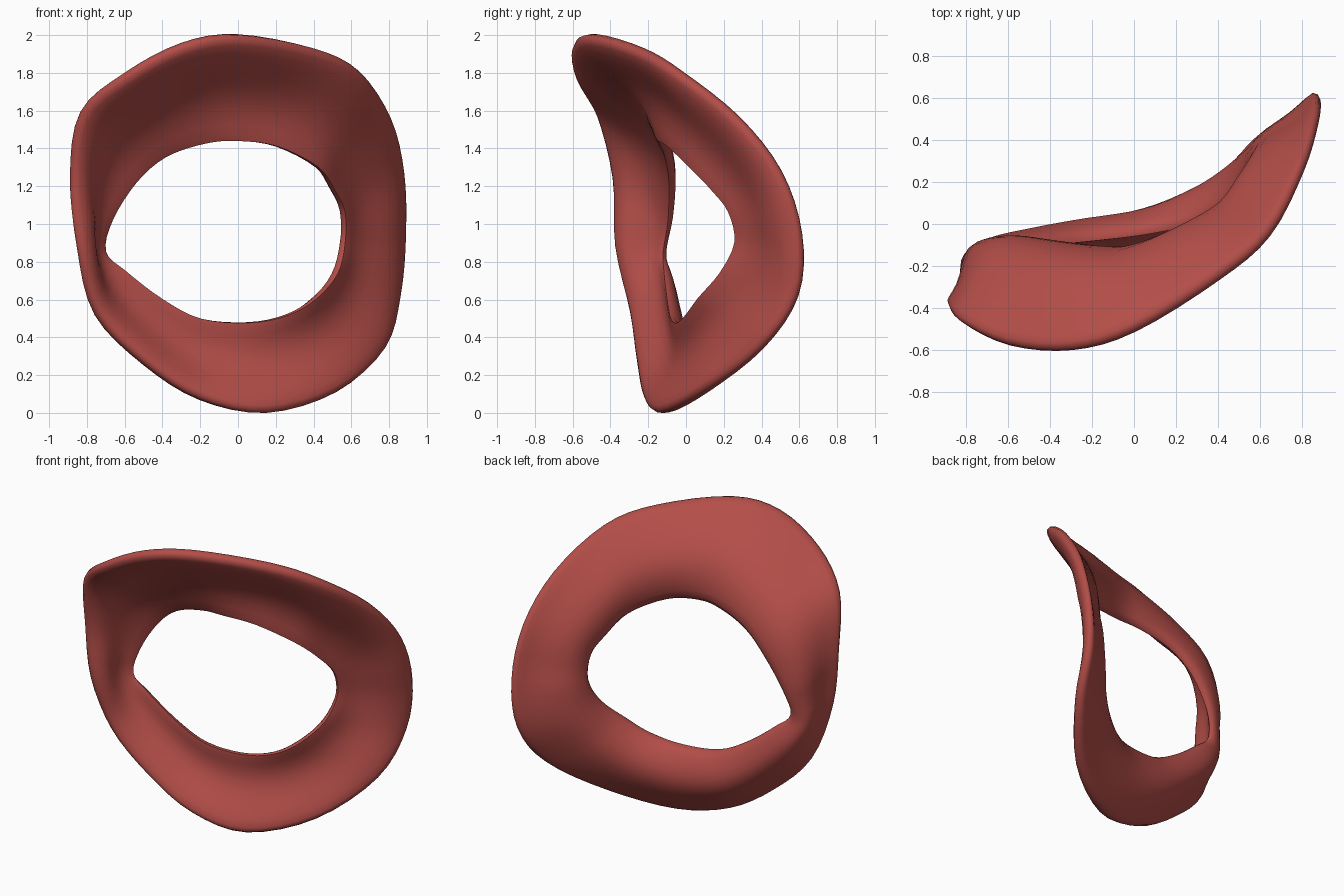
import bpy
import bmesh
import math
from mathutils import Vector

default_cube = bpy.data.objects.get("Cube")
if default_cube:
    bpy.data.objects.remove(default_cube, do_unlink=True)

# Stations around the band: outer rim point, inner rim point
STATIONS = [
    ((0, -.5, 2), (0, -.13, 1.44)),
    ((.4, -.25, 1.93), (.2, -.08, 1.41)),
    ((.64, -.04, 1.81), (.41, .03, 1.3)),
    ((.8, .27, 1.57), (.5, .15, 1.17)),
    ((.87, .5, 1.28), (.55, .23, 1.06)),
    ((.88, .61, .95), (.55, .26, .9)),
    ((.85, .59, .62), (.51, .18, .74)),
    ((.77, .4, .34), (.4, .07, .61)),
    ((.52, .1, .11), (.25, .01, .52)),
    ((.15, -.12, 0), (.05, -.03, .48)),
    ((-.2, -.2, .07), (-.2, -.06, .5)),
    ((-.5, -.24, .26), (-.4, -.08, .6)),
    ((-.75, -.28, .52), (-.6, -.1, .75)),
    ((-.84, -.37, .88), (-.71, -.11, .85)),
    ((-.88, -.38, 1.25), (-.67, -.08, 1.02)),
    ((-.83, -.46, 1.59), (-.54, -.07, 1.22)),
    ((-.6, -.57, 1.79), (-.38, -.09, 1.36)),
    ((-.3, -.59, 1.95), (-.17, -.12, 1.43)),
]
STEPS = 4        # subdivisions between stations
SIDES = 24       # points around the cross-section


def smooth_loop(points):
    """Closed smooth curve through the points."""
    pts = [Vector(p) for p in points]
    count = len(pts)
    loop = []
    for i in range(count):
        a, b, c, d = (pts[(i + k) % count] for k in (-1, 0, 1, 2))
        for s in range(STEPS):
            t = s / STEPS
            loop.append(b + (c - a) * (t / 2)
                        + (2 * a - 5 * b + 4 * c - d) * (t * t / 2)
                        + (3 * b - a - 3 * c + d) * (t ** 3 / 2))
    return loop


def make_material(name, colour):
    mat = bpy.data.materials.new(name)
    mat.use_nodes = True
    mat.diffuse_color = colour
    shader = mat.node_tree.nodes["Principled BSDF"]
    shader.inputs["Base Color"].default_value = colour
    shader.inputs["Roughness"].default_value = .6
    return mat


def mix(side, crest, weight):
    return side + (crest - side) * weight


def cross_section(outer, inner, tangent):
    """Rounded slab between the rims: bowed at top and bottom, S-shaped at the sides."""
    across = inner - outer
    normal = tangent.cross(across).normalized()
    weight = min(1, abs((outer.z + inner.z) / 2 - 1) / .7)
    thick = mix(.04, .06, weight)
    ring = []
    for k in range(SIDES):
        angle = math.tau * k / SIDES
        t = (1 - math.cos(angle)) / 2
        wave = math.sin(angle)
        height = math.copysign(abs(wave) ** .6, wave) * thick
        bow = mix(-.025 * math.sin(math.tau * t),
                  .09 * math.sin(math.pi * t ** 1.4), weight)
        ring.append(outer + across * t + normal * (bow + height))
    return ring


# Skin the cross-sections into one closed ring
outer_rim = smooth_loop([s[0] for s in STATIONS])
inner_rim = smooth_loop([s[1] for s in STATIONS])
total = len(outer_rim)
bm = bmesh.new()
rings = []
for i in range(total):
    j, h = (i + 1) % total, i - 1
    tangent = outer_rim[j] - outer_rim[h] + inner_rim[j] - inner_rim[h]
    section = cross_section(outer_rim[i], inner_rim[i], tangent)
    rings.append([bm.verts.new(p) for p in section])
for i in range(total):
    ring, following = rings[i], rings[(i + 1) % total]
    for k in range(SIDES):
        m = (k + 1) % SIDES
        bm.faces.new((ring[k], ring[m], following[m], following[k]))
bmesh.ops.recalc_face_normals(bm, faces=bm.faces)

mesh = bpy.data.meshes.new("curved_band")
bm.to_mesh(mesh)
bm.free()
mesh.materials.append(make_material("muted_red", (.45, .075, .065, 1)))
band = bpy.data.objects.new("curved_band", mesh)
bpy.context.collection.objects.link(band)

# Smooth shading
bpy.ops.object.select_all(action='DESELECT')
band.select_set(True)
bpy.context.view_layer.objects.active = band
bpy.ops.object.shade_smooth_by_angle(angle=math.radians(60))
